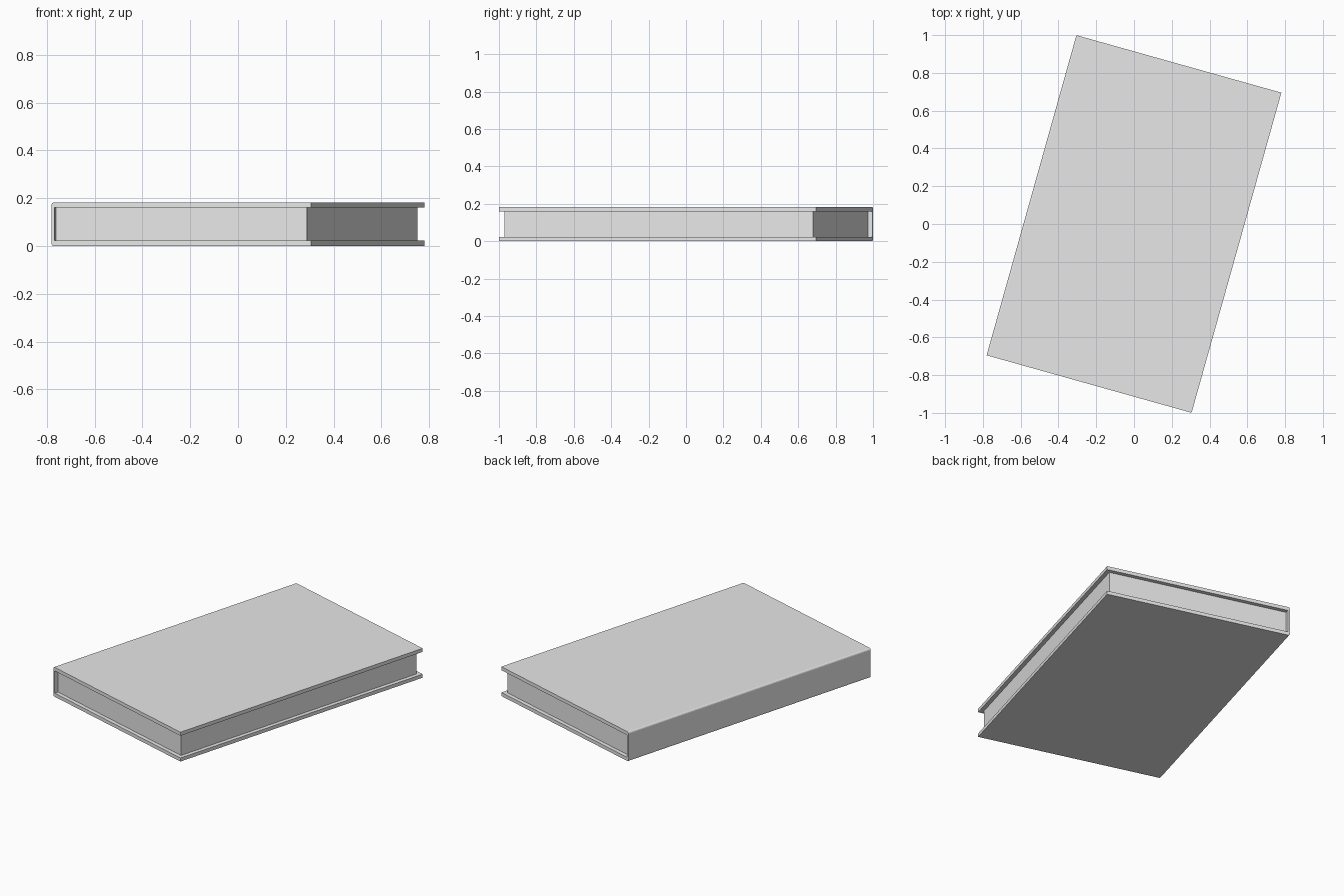
import bpy, bmesh, math
from mathutils import Matrix

cube = bpy.data.objects.get("Cube")
if cube:
    bpy.data.objects.remove(cube, do_unlink=True)

WIDTH, LENGTH, HEIGHT = 1.127, 1.76, 0.182
BOARD, SPINE, INSET = 0.022, 0.012, 0.0245
ROUND = 0.01
TURN = Matrix.Rotation(math.radians(-15.67), 4, 'Z')

grey = bpy.data.materials.new("plain grey")
grey.diffuse_color = (0.8, 0.8, 0.8, 1)
grey.use_nodes = True
grey.node_tree.nodes["Principled BSDF"].inputs["Base Color"].default_value = (0.8, 0.8, 0.8, 1)


def extrude_profile(name, profile, length):
    """Extrude an (x, z) outline along y, centred, then turn it in place."""
    bm = bmesh.new()
    face = bm.faces.new([bm.verts.new((x, -length / 2, z)) for x, z in profile])
    result = bmesh.ops.extrude_face_region(bm, geom=[face])
    moved = [v for v in result["geom"] if isinstance(v, bmesh.types.BMVert)]
    bmesh.ops.translate(bm, verts=moved, vec=(0, length, 0))
    bmesh.ops.recalc_face_normals(bm, faces=bm.faces)
    mesh = bpy.data.meshes.new(name)
    bm.to_mesh(mesh)
    bm.free()
    mesh.materials.append(grey)
    obj = bpy.data.objects.new(name, mesh)
    bpy.context.collection.objects.link(obj)
    obj.matrix_world = TURN
    return obj


def corner(cx, cz, start):
    """Quarter-round outline points, running clockwise from a start angle."""
    angles = [math.radians(start - 30 * i) for i in range(4)]
    return [(cx + ROUND * math.cos(a), cz + ROUND * math.sin(a)) for a in angles]


left, right = -WIDTH / 2, WIDTH / 2
low, high = BOARD, HEIGHT - BOARD

# Cover: two boards joined by a thin spine with rounded outer corners
outline = [(right, high), (left + SPINE, high), (left + SPINE, low), (right, low), (right, 0)]
outline += corner(left + ROUND, ROUND, 270)
outline += corner(left + ROUND, HEIGHT - ROUND, 180)
outline += [(right, HEIGHT)]
extrude_profile("cover", outline, LENGTH)

# Page block: set back from the three open edges
edge = right - INSET
block = [(left + SPINE, low), (edge, low), (edge, high), (left + SPINE, high)]
extrude_profile("page_block", block, LENGTH - 2 * INSET)
